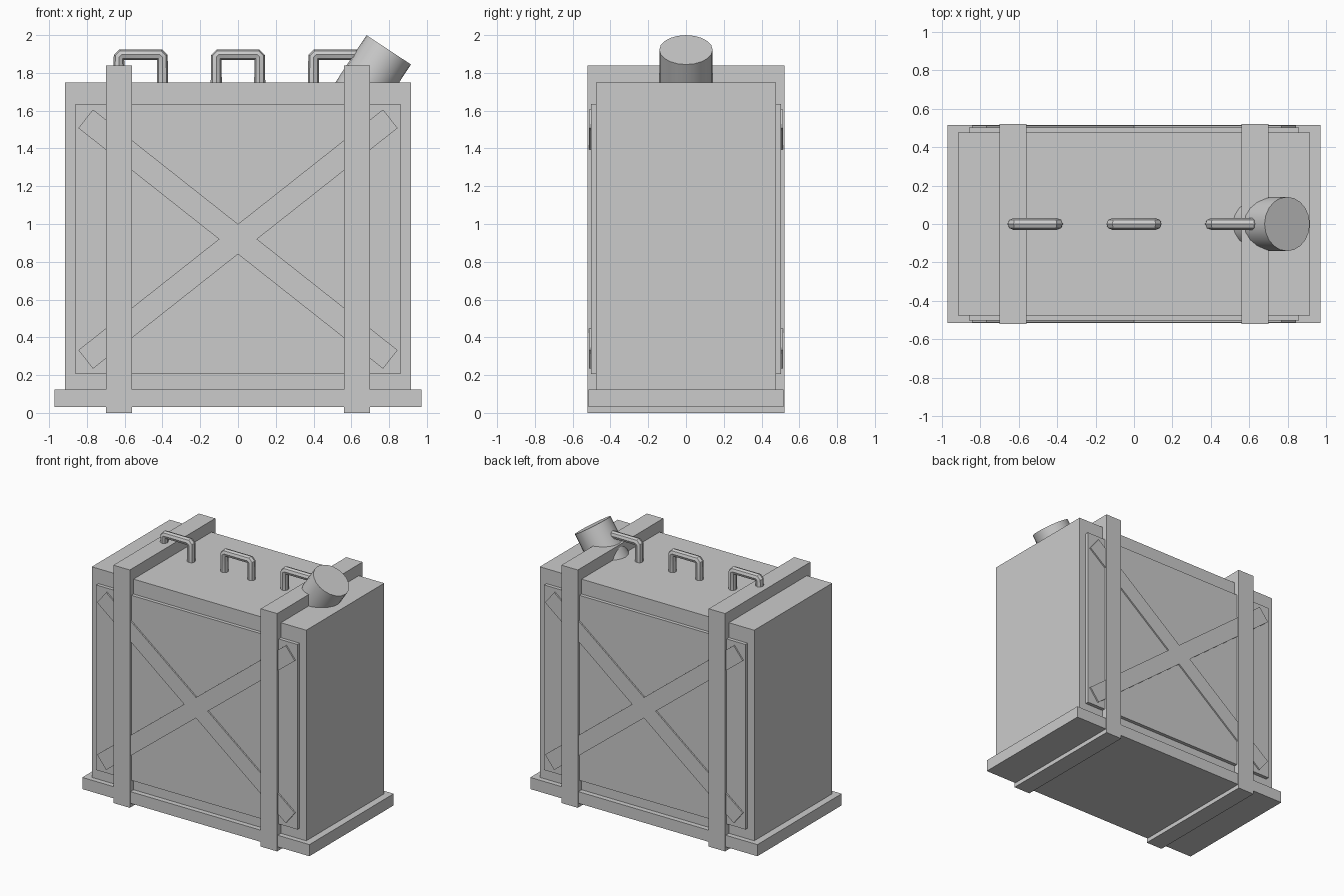
import bpy, math
from mathutils import Vector, Matrix

if "Cube" in bpy.data.objects:
    bpy.data.objects.remove(bpy.data.objects["Cube"])

grey = bpy.data.materials.new("plain grey")
grey.diffuse_color = (0.6, 0.6, 0.6, 1)
grey.use_nodes = True
grey.node_tree.nodes["Principled BSDF"].inputs["Base Color"].default_value = grey.diffuse_color


def finish(obj, name, smooth=False):
    obj.name = name
    obj.data.materials.clear()
    obj.data.materials.append(grey)
    if smooth:
        bpy.ops.object.select_all(action='DESELECT')
        obj.select_set(True)
        bpy.context.view_layer.objects.active = obj
        bpy.ops.object.shade_smooth_by_angle(angle=math.radians(40))
    return obj


def box(name, centre, size, tilt=0.0):
    bpy.ops.mesh.primitive_cube_add(size=1)
    obj = bpy.context.object
    obj.data.transform(Matrix.Translation(centre) @ Matrix.Rotation(tilt, 4, 'Y')
                       @ Matrix.Diagonal((*size, 1)))
    return finish(obj, name)


# Tank and base tray
box("tank_body", (0, 0, 0.925), (1.834, 0.952, 1.65))
box("base_tray", (0, 0, 0.0775), (1.942, 1.03, 0.09))

# Straps wrapping the whole tank
for side, x in (("left", -0.63), ("right", 0.63)):
    box(side + "_strap", (x, 0, 0.919), (0.14, 1.044, 1.838))

# Raised panel and cross braces on the front and back
for side, s in (("front", -1), ("back", 1)):
    box(side + "_panel", (0, s * 0.485, 0.92), (1.72, 0.036, 1.43))
    for k, lean in (("rising", -1), ("falling", 1)):
        box(f"{side}_{k}_brace", (0, s * 0.495, 0.92), (2.055, 0.038, 0.125),
            lean * math.radians(38.3))

# Three bent tube handles
R = 0.03
for i, x in enumerate((-0.515, 0, 0.515)):
    cu = bpy.data.curves.new("handle_path", 'CURVE')
    cu.dimensions = '3D'
    cu.bevel_depth = R
    cu.bevel_resolution = 2
    cu.use_fill_caps = True
    sp = cu.splines.new('POLY')
    h, top, c = 0.115, 1.897, 0.014
    pts = [(-h, 1.70), (-h, top - c), (-h + c, top), (h - c, top), (h, top - c), (h, 1.70)]
    sp.points.add(len(pts) - 1)
    for p, (px, pz) in zip(sp.points, pts):
        p.co = (x + px, 0, pz, 1)
    tmp = bpy.data.objects.new("handle", cu)
    bpy.context.collection.objects.link(tmp)
    bpy.context.view_layer.update()
    mesh = bpy.data.meshes.new_from_object(tmp.evaluated_get(
        bpy.context.evaluated_depsgraph_get()))
    bpy.data.objects.remove(tmp)
    obj = bpy.data.objects.new("handle", mesh)
    bpy.context.collection.objects.link(obj)
    finish(obj, f"handle_{i + 1}", True)

# Tilted filler spout, sunk into the top
tilt = math.radians(33.4)
axis = Vector((math.sin(tilt), 0, math.cos(tilt)))
length = 0.36
bpy.ops.mesh.primitive_cylinder_add(vertices=20, radius=0.141, depth=length)
spout = bpy.context.object
centre = Vector((0.798, 0, 1.922)) - axis * length / 2
spout.data.transform(Matrix.Translation(centre) @ Matrix.Rotation(tilt, 4, 'Y'))
finish(spout, "filler_spout", True)
